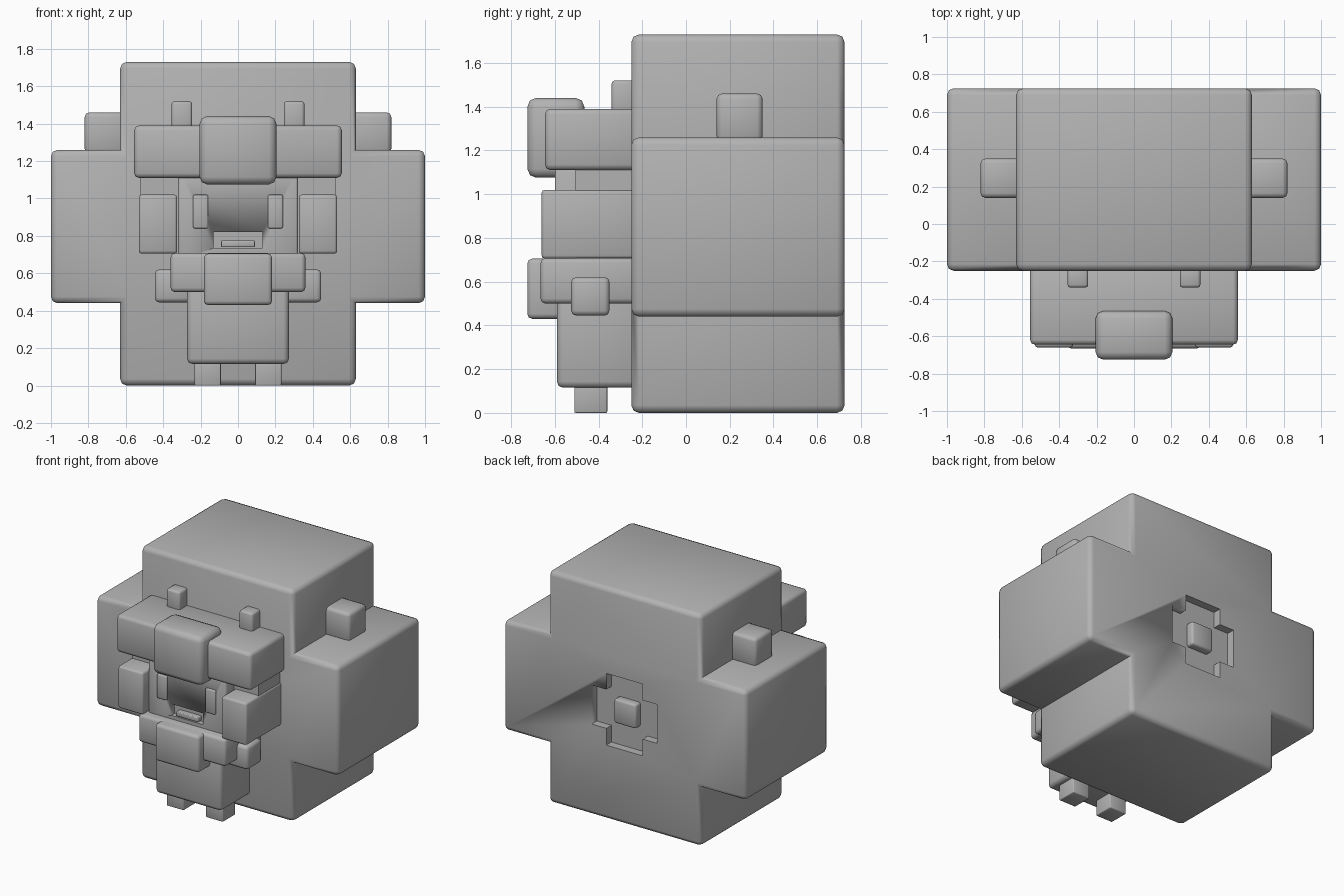
import bpy, bmesh, math

if "Cube" in bpy.data.objects:
    bpy.data.objects.remove(bpy.data.objects["Cube"])

grey = bpy.data.materials.new("plain grey")
grey.diffuse_color = (0.45, 0.45, 0.45, 1)
grey.use_nodes = True
grey.node_tree.nodes["Principled BSDF"].inputs["Base Color"].default_value = grey.diffuse_color


def finish(bm, name, bevel):
    """Round the convex edges, smooth the rounding and make the object."""
    bmesh.ops.recalc_face_normals(bm, faces=bm.faces[:])
    if bevel:
        edges = [e for e in bm.edges if e.is_convex]
        bmesh.ops.bevel(bm, geom=edges, offset=bevel, segments=2, profile=0.5,
                        affect='EDGES', clamp_overlap=True)
    me = bpy.data.meshes.new(name)
    bm.to_mesh(me)
    bm.free()
    me.materials.append(grey)
    me.polygons.foreach_set("use_smooth", [True] * len(me.polygons))
    me.set_sharp_from_angle(angle=math.radians(50))
    ob = bpy.data.objects.new(name, me)
    bpy.context.collection.objects.link(ob)
    return ob


def box(name, x, y, z, bevel=0.025):
    """Box from (min, max) ranges."""
    bm = bmesh.new()
    bmesh.ops.create_cube(bm, size=1)
    for v in bm.verts:
        v.co = [r[0] if c < 0 else r[1] for c, r in zip(v.co, (x, y, z))]
    return finish(bm, name, bevel)


def pair(name, x, y, z, bevel=0.02):
    """Mirrored left and right boxes."""
    box(name + "_right", x, y, z, bevel)
    box(name + "_left", (-x[1], -x[0]), y, z, bevel)


def cross(name, xi, xo, y, z, bevel):
    """Plus-shaped prism along y; z = (bottom, arm bottom, arm top, top)."""
    a, b, c, d = z
    half = [(xi, a), (xi, b), (xo, b), (xo, c), (xi, c), (xi, d)]
    pts = half + [(-px, pz) for px, pz in reversed(half)]
    bm = bmesh.new()
    face = bm.faces.new([bm.verts.new((px, y[0], pz)) for px, pz in pts])
    new = bmesh.ops.extrude_face_region(bm, geom=[face])["geom"]
    for v in new:
        if isinstance(v, bmesh.types.BMVert):
            v.co.y = y[1]
    return finish(bm, name, bevel)


def cut(target, cutter):
    cutter.hide_render = True
    cutter.hide_set(True)
    mod = target.modifiers.new("cut", 'BOOLEAN')
    mod.operation, mod.solver, mod.object = 'DIFFERENCE', 'EXACT', cutter


# Big cross-shaped shell with a recessed port on the back
shell = cross("shell", 0.63, 1.0, (-0.25, 0.725), (0, 0.44, 1.26, 1.73), 0.035)
cut(shell, cross("port_cutter", 0.15, 0.27, (0.665, 0.8),
                 (0.555, 0.68, 0.97, 1.09), 0))
box("port_button", (-0.09, 0.09), (0.64, 0.722), (0.735, 0.915), 0.015)
pair("shell_knob", (0.60, 0.82), (0.14, 0.35), (1.24, 1.46), 0.025)

# Hat
box("hat_brim", (-0.555, 0.555), (-0.645, -0.22), (1.11, 1.39), 0.025)
box("hat_badge", (-0.205, 0.205), (-0.725, -0.465), (1.075, 1.44), 0.04)
pair("hat_peg", (0.245, 0.355), (-0.34, -0.22), (1.34, 1.52), 0.015)

# Head
box("head", (-0.522, 0.522), (-0.505, -0.2), (0.705, 1.15), 0)
face = box("face", (-0.32, 0.32), (-0.60, -0.4), (0.66, 1.15), 0.012)
pair("side_hair", (0.325, 0.53), (-0.66, -0.22), (0.705, 1.02), 0.015)
pair("eye", (0.16, 0.24), (-0.615, -0.58), (0.84, 1.02), 0.008)
cut(face, box("mouth_cutter", (-0.13, 0.13), (-0.7, -0.56), (0.735, 0.82), 0))
box("tongue", (-0.09, 0.09), (-0.60, -0.54), (0.74, 0.775), 0.005)

# Collar, body and limbs
box("collar", (-0.36, 0.36), (-0.665, -0.22), (0.50, 0.708), 0.022)
box("collar_knot", (-0.182, 0.182), (-0.725, -0.5), (0.43, 0.705), 0.022)
box("body", (-0.272, 0.272), (-0.59, -0.22), (0.115, 0.66), 0.028)
pair("arm", (0.22, 0.445), (-0.525, -0.35), (0.445, 0.62), 0.022)
pair("foot", (0.092, 0.232), (-0.51, -0.36), (0.0, 0.16), 0.006)
